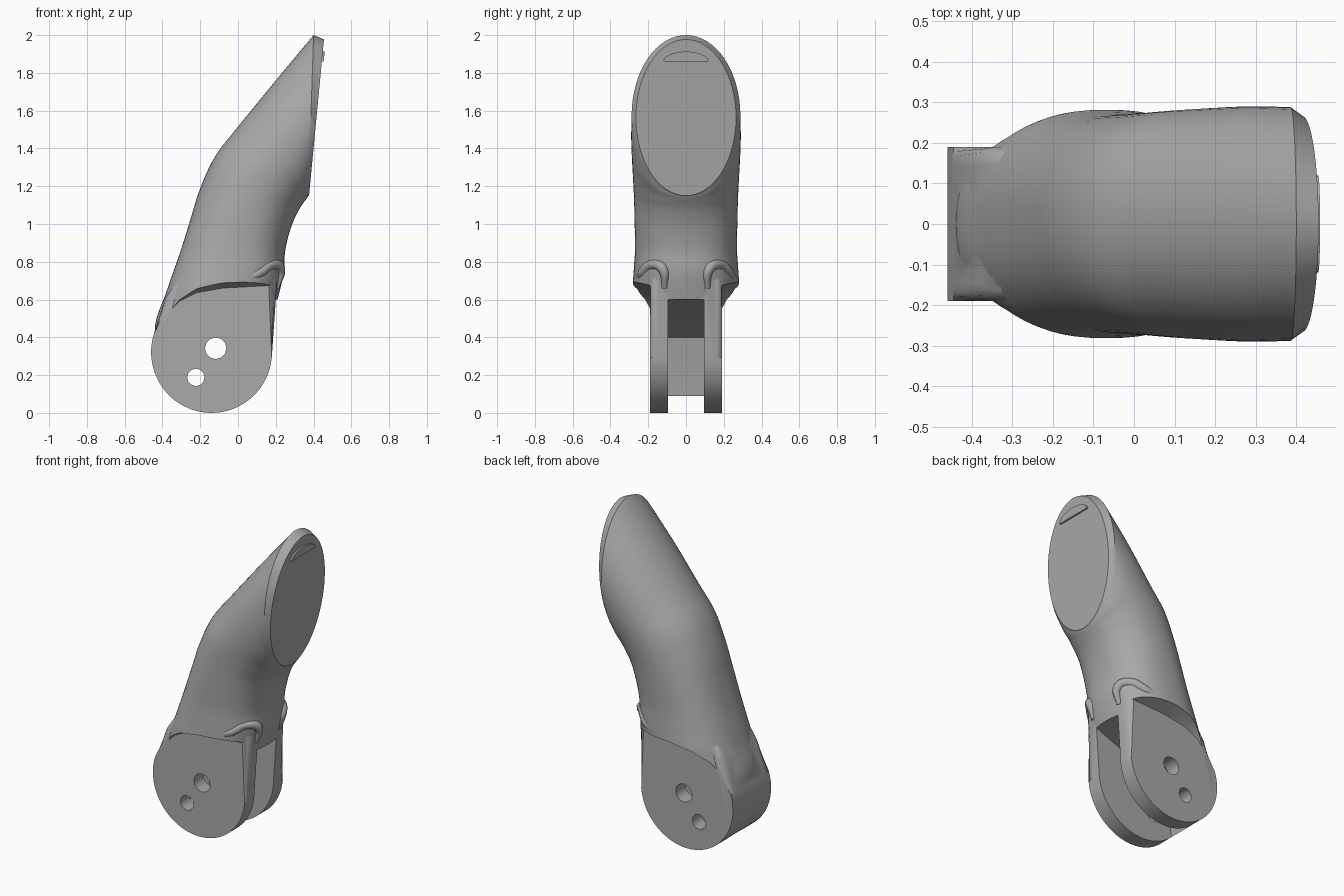
import bpy, bmesh, math
from mathutils import Vector

if "Cube" in bpy.data.objects:
    bpy.data.objects.remove(bpy.data.objects["Cube"])

grey = bpy.data.materials.new("mid grey")
grey.use_nodes = True
grey.diffuse_color = (0.4, 0.4, 0.4, 1)
grey.node_tree.nodes["Principled BSDF"].inputs["Base Color"].default_value = (0.4, 0.4, 0.4, 1)


def finish(bm, name):
    bmesh.ops.recalc_face_normals(bm, faces=bm.faces[:])
    mesh = bpy.data.meshes.new(name)
    bm.to_mesh(mesh)
    bm.free()
    ob = bpy.data.objects.new(name, mesh)
    bpy.context.collection.objects.link(ob)
    mesh.materials.append(grey)
    return ob


def prism(name, outline, y0, y1, lift=0.0, round_edge=0.0):
    """Extrude an (x, z) outline along y, optionally lifting the far end."""
    bm = bmesh.new()
    a = [bm.verts.new((x, y0, z)) for x, z in outline]
    b = [bm.verts.new((x, y1, z + lift)) for x, z in outline]
    caps = [bm.faces.new(a), bm.faces.new(b[::-1])]
    n = len(a)
    for i in range(n):
        j = (i + 1) % n
        bm.faces.new((a[i], b[i], b[j], a[j]))
    if round_edge:
        rim = [e for c in caps for e in c.edges]
        bmesh.ops.bevel(bm, geom=rim, offset=round_edge, segments=4, profile=0.5, affect='EDGES')
    return finish(bm, name)


def boolean(ob, tool, operation):
    mod = ob.modifiers.new("bool", 'BOOLEAN')
    mod.operation, mod.object, mod.solver = operation, tool, 'EXACT'
    bpy.context.view_layer.objects.active = ob
    bpy.ops.object.modifier_apply(modifier=mod.name)
    bpy.data.objects.remove(tool)


def catmull(p0, p1, p2, p3, t):
    return 0.5 * (2 * p1 + (p2 - p0) * t + (2 * p0 - 5 * p1 + 4 * p2 - p3) * t * t
                  + (3 * p1 - p0 - 3 * p2 + p3) * t ** 3)


# Finger body: rings given by back x, z, front x, z, half width and squareness
RINGS = [
    (-0.43, 0.30, 0.10, 0.28, 0.20, 2.4),
    (-0.438, 0.47, 0.18, 0.50, 0.25, 2.4),
    (-0.383, 0.63, 0.225, 0.66, 0.28, 2.4),
    (-0.345, 0.74, 0.245, 0.76, 0.277, 2.4),
    (-0.30, 0.87, 0.25, 0.86, 0.27, 2.4),
    (-0.25, 1.03, 0.28, 0.98, 0.272, 2.3),
    (-0.20, 1.19, 0.317, 1.065, 0.275, 2.2),
    (-0.12, 1.36, 0.345, 1.11, 0.28, 2.2),
    (0.0, 1.515, 0.36, 1.13, 0.285, 2.1),
    (0.2, 1.76, 0.368, 1.142, 0.29, 2.1),
    (0.4, 2.0, 0.372, 1.148, 0.288, 2.0),
]
TIP = (0.455, 1.977, 0.376, 1.15, 0.265, 2.0)
SIDES, STEPS = 64, 5


def ring_points(bx, bz, fx, fz, w, power):
    back, front = Vector((bx, 0, bz)), Vector((fx, 0, fz))
    mid, half = (back + front) / 2, (front - back) / 2
    for k in range(SIDES):
        a = math.tau * k / SIDES
        c, s = math.cos(a), math.sin(a)
        u = math.copysign(abs(c) ** (2 / power), c)
        v = math.copysign(abs(s) ** (2 / power), s)
        yield mid + half * u + Vector((0, w * v, 0))


rows = []
for i in range(len(RINGS) - 1):
    quad = [RINGS[max(0, min(len(RINGS) - 1, i + d))] for d in (-1, 0, 1, 2)]
    for s in range(STEPS):
        rows.append([catmull(*vals, s / STEPS) for vals in zip(*quad)])
rows += [RINGS[-1], TIP]

bm = bmesh.new()
loops = [[bm.verts.new(p) for p in ring_points(*r)] for r in rows]
for lo, hi in zip(loops, loops[1:]):
    for k in range(SIDES):
        m = (k + 1) % SIDES
        bm.faces.new((lo[k], lo[m], hi[m], hi[k]))
bm.faces.new(loops[0][::-1])
bm.faces.new(loops[-1])
body = finish(bm, "finger_body")

# Recess both sides below the curved shoulder line
shoulder = [(-0.6, 0.30), (-0.42, 0.45), (-0.37, 0.53), (-0.31, 0.59), (-0.22, 0.635), (-0.08, 0.66),
            (0.2, 0.675), (0.5, 0.68), (0.5, -0.2), (-0.6, -0.2)]
for side in (-1, 1):
    boolean(body, prism("side_cutter", shoulder, side * 0.187, side * 0.42, lift=0.07), 'DIFFERENCE')

# Rounded knuckle block that becomes the two prongs
arc = [math.radians(162 + 193 * k / 36) for k in range(37)]
knuckle = [(-0.14 + 0.32 * math.cos(a), 0.322 + 0.322 * math.sin(a)) for a in arc]
knuckle += [(0.207, 0.70), (0.19, 0.75), (0.15, 0.78), (-0.2, 0.76), (-0.33, 0.69), (-0.383, 0.61)]
boolean(body, prism("knuckle_block", knuckle, -0.19, 0.19, round_edge=0.045), 'UNION')

# Slot between the prongs, open to the bottom and the palm side
slot = [(-0.37, -0.1), (-0.36, 0.09), (-0.30, 0.40), (0.2, 0.6), (0.5, 0.6), (0.5, -0.1)]
boolean(body, prism("slot_cutter", slot, -0.095, 0.095), 'DIFFERENCE')

# Hinge holes
for x, z, r in ((-0.118, 0.342, 0.057), (-0.223, 0.188, 0.046)):
    circle = [(x + r * math.cos(math.tau * k / 12), z + r * math.sin(math.tau * k / 12)) for k in range(12)]
    boolean(body, prism("hole_cutter", circle, -0.5, 0.5), 'DIFFERENCE')

# Raised ridges curling around the tops of the prongs
ridges = []
for side, label in ((-1, "right"), (1, "left")):
    curve = bpy.data.curves.new("ridge", 'CURVE')
    curve.dimensions = '3D'
    curve.bevel_depth, curve.bevel_resolution, curve.use_fill_caps = 0.028, 3, True
    path = [(0.0, 0.25, 0.695), (0.11, 0.228, 0.74), (0.18, 0.175, 0.785),
            (0.222, 0.125, 0.765), (0.205, 0.112, 0.66)]
    spline = curve.splines.new('BEZIER')
    spline.bezier_points.add(len(path) - 1)
    for point, (x, y, z) in zip(spline.bezier_points, path):
        point.co = (x, side * y, z)
        point.handle_left_type = point.handle_right_type = 'AUTO'
    spline.bezier_points[0].radius = 0.5
    spline.bezier_points[-1].radius = 0.5
    ob = bpy.data.objects.new("prong_ridge_" + label, curve)
    bpy.context.collection.objects.link(ob)
    curve.materials.append(grey)
    ridges.append(ob)

# Small crescent lip on the flat fingertip face
bm = bmesh.new()
lip = [(0.12 * math.cos(math.pi * k / 16), 1.86 + 0.053 * math.sin(math.pi * k / 16)) for k in range(17)]
inner, outer = [[bm.verts.new((0.376 + (z - 1.15) * 0.0955 + d, y, z)) for y, z in lip] for d in (-0.01, 0.01)]
bm.faces.new(inner)
bm.faces.new(outer[::-1])
for k in range(len(lip)):
    m = (k + 1) % len(lip)
    bm.faces.new((inner[k], inner[m], outer[m], outer[k]))
finish(bm, "tip_lip")

# Smooth shading with sharp machined edges
bpy.ops.object.select_all(action='DESELECT')
body.select_set(True)
bpy.context.view_layer.objects.active = body
bpy.ops.object.shade_smooth_by_angle(angle=math.radians(32))
